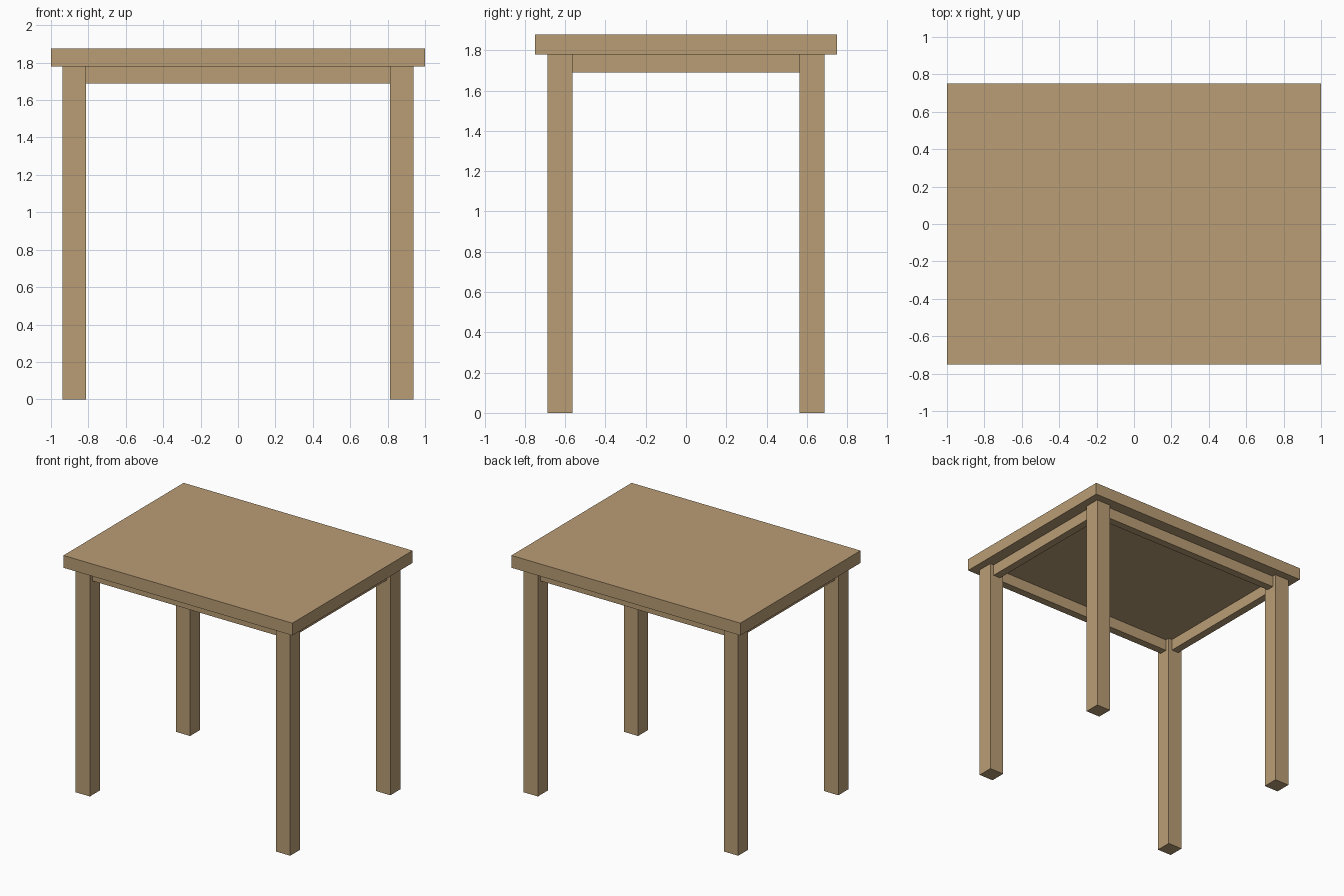
import bpy

if "Cube" in bpy.data.objects:
    bpy.data.objects.remove(bpy.data.objects["Cube"])

# Single wood colour
wood = bpy.data.materials.new("light_wood")
wood.diffuse_color = (0.485, 0.337, 0.178, 1.0)
wood.use_nodes = True
wood.node_tree.nodes["Principled BSDF"].inputs["Base Color"].default_value = wood.diffuse_color


def box(name, lo, hi):
    """Axis-aligned box between two corners."""
    bpy.ops.mesh.primitive_cube_add(size=1)
    ob = bpy.context.object
    ob.name = name
    size = [b - a for a, b in zip(lo, hi)]
    mid = [(a + b) / 2 for a, b in zip(lo, hi)]
    for v in ob.data.vertices:
        v.co = [c * s for c, s in zip(v.co, size)]
    ob.location = mid
    ob.data.materials.append(wood)
    return ob


TOP_Z, UNDER_Z, APRON_Z = 1.877, 1.78, 1.69
LEG_X, LEG_Y = 0.875, 0.625      # leg centres
LEG_R, APRON_R = 0.0625, 0.031   # half thicknesses

# Table top
box("table_top", (-1, -0.75, UNDER_Z), (1, 0.75, TOP_Z))

# Four square legs
for sy, depth in ((-1, "front"), (1, "back")):
    for sx, side in ((-1, "left"), (1, "right")):
        x, y = sx * LEG_X, sy * LEG_Y
        box(f"{depth}_{side}_leg", (x - LEG_R, y - LEG_R, 0),
            (x + LEG_R, y + LEG_R, UNDER_Z))

# Apron rails between the legs, centred on the leg thickness
span_x, span_y = LEG_X - LEG_R, LEG_Y - LEG_R
for s, depth, side in ((-1, "front", "left"), (1, "back", "right")):
    y, x = s * LEG_Y, s * LEG_X
    box(f"{depth}_apron", (-span_x, y - APRON_R, APRON_Z),
        (span_x, y + APRON_R, UNDER_Z))
    box(f"{side}_apron", (x - APRON_R, -span_y, APRON_Z),
        (x + APRON_R, span_y, UNDER_Z))
